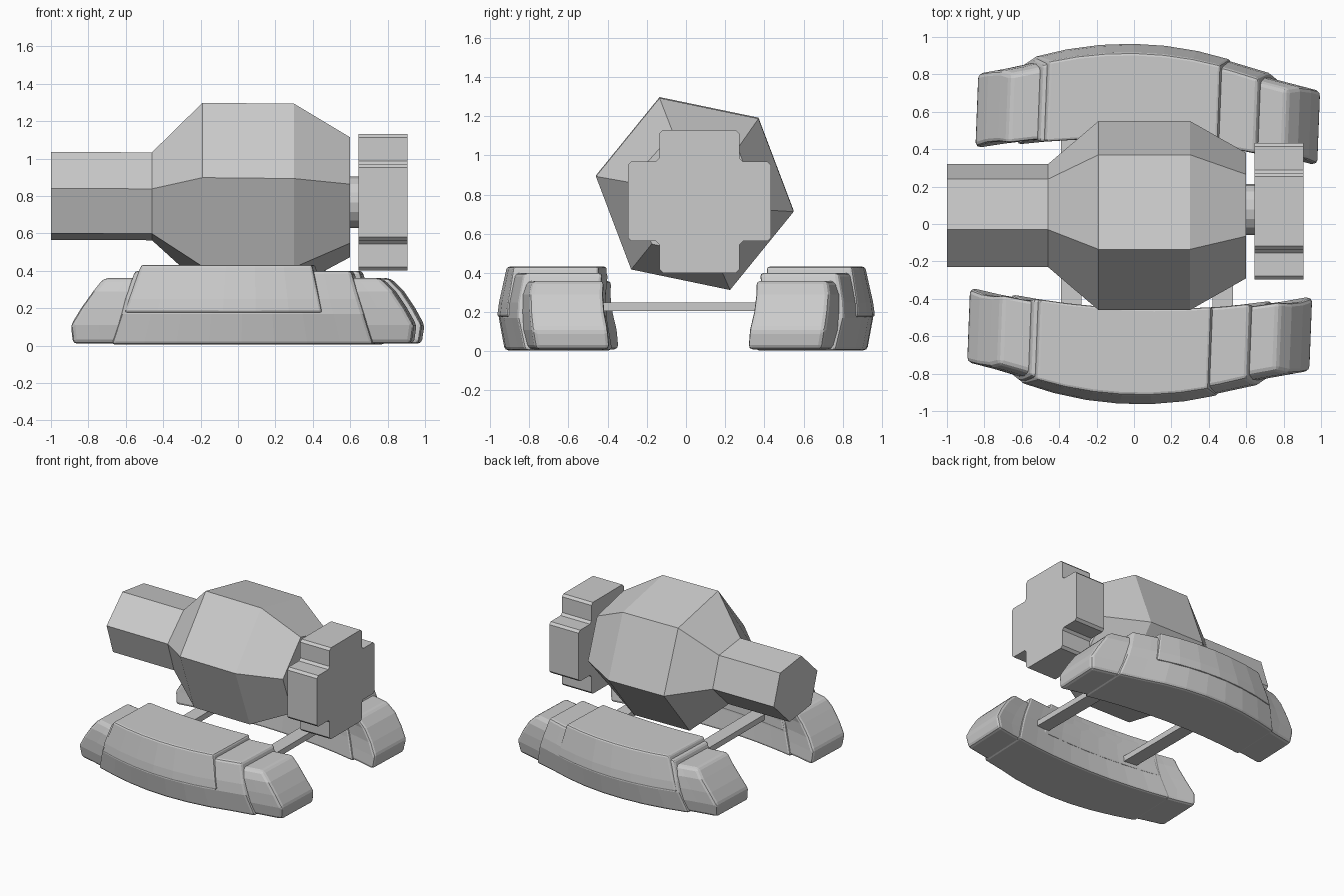
import bpy, bmesh, math

if "Cube" in bpy.data.objects:
    bpy.data.objects.remove(bpy.data.objects["Cube"])

TURN = math.radians(-2.2)  # slight yaw of the runners


def make(name, verts, faces, bevel=0, segs=2):
    me = bpy.data.meshes.new(name)
    me.from_pydata(verts, [], faces)
    bm = bmesh.new()
    bm.from_mesh(me)
    bmesh.ops.recalc_face_normals(bm, faces=bm.faces)
    bm.to_mesh(me)
    bm.free()
    ob = bpy.data.objects.new(name, me)
    bpy.context.collection.objects.link(ob)
    if bevel:
        m = ob.modifiers.new("bevel", "BEVEL")
        m.width, m.segments = bevel, segs
        m.limit_method, m.angle_limit = "ANGLE", math.radians(28)
    return ob


def tube(name, rings, bevel=0):
    """Skin a list of equal-length point rings and cap both ends."""
    k = len(rings[0])
    faces = [(i*k + j, i*k + (j+1) % k, (i+1)*k + (j+1) % k, (i+1)*k + j)
             for i in range(len(rings)-1) for j in range(k)]
    n = len(rings)*k
    faces += [tuple(range(k)), tuple(range(n-k, n))]
    return make(name, [p for r in rings for p in r], faces, bevel)


# Six-sided body with narrow neck (each ring is point-symmetric)
small = [(-.075, .235), (.195, .20), (.275, -.04)]
large = [(-.18, .49), (.325, .385), (.505, -.09)]
rear = [(-.11, .32), (.22, .245), (.335, -.07)]
rings = []
for x, cz, half in [(-1, .80, small), (-.46, .798, small), (-.19, .808, large),
                    (.30, .803, large), (.60, .793, rear)]:
    loop = half + [(-a, -b) for a, b in half]
    rings.append([(x, .045 + a, cz + b) for a, b in loop])
tube("body", rings)

# Short axle and cross-shaped end block
CY, CZ = .068, .766
tube("axle", [[(x, CY + .01 + .137*math.cos(a*math.pi/8), CZ + .137*math.sin(a*math.pi/8))
               for a in range(16)] for x in (.58, .67)])
A, B, C = .365, .204, .018
cross = []
for q in range(4):
    c, s = round(math.cos(q*math.pi/2)), round(math.sin(q*math.pi/2))
    for u, v in [(A-C, -B), (A, -B+C), (A, B-C), (A-C, B), (B+C, B), (B, B+C)]:
        cross.append((u*c - v*s, u*s + v*c))
tube("cross_block", [[(x, CY + u, CZ + v) for u, v in cross] for x in (.645, .905)])


# Runner plan curves
def inner(x):
    return .45 - .10*(x/.9)**2


def outer(x):
    a = abs(x)
    return .955 - .28*a*a if a < .6 else .854 - .22*(a - .6)


def shell(name, side, rows, steps, inset, bevel):
    """rows: (z, inner fraction, outer fraction, left x, right x)."""
    R = len(rows)
    verts, faces = [], []
    for i in range(steps + 1):
        t = i/steps
        for end in (1, 2):
            for row in rows:
                x = row[3] + (row[4] - row[3])*t
                a, b = inner(x) + inset*.5, outer(x) - inset
                y = side*(a + (b - a)*row[end])
                verts.append((x*math.cos(TURN) - y*math.sin(TURN),
                              x*math.sin(TURN) + y*math.cos(TURN), row[0]))
    for i in range(steps):
        p, q = i*2*R, (i+1)*2*R
        for o in (0, R):
            for j in range(R-1):
                faces.append((p+o+j, p+o+j+1, q+o+j+1, q+o+j))
        for j in (0, R-1):
            faces.append((p+j, q+j, q+R+j, p+R+j))
    for p in (0, steps*2*R):
        for j in range(R-1):
            faces.append((p+j, p+j+1, p+R+j+1, p+R+j))
    make(name, verts, faces, bevel)


tip_rows = [(.01, 0, .95, -.855, .955), (.11, .03, 1, -.865, .97), (.20, .05, 1, -.81, .92),
            (.29, .04, .98, -.745, .86), (.36, 0, .91, -.69, .79)]
mid_rows = [(.005, 0, .94, -.645, .755), (.17, .04, 1, -.59, .705),
            (.25, .05, .98, -.57, .68), (.40, 0, .90, -.52, .635)]
pad_rows = [(.175, .03, 1.02, -.575, .485), (.25, .04, 1.0, -.55, .47),
            (.432, 0, .92, -.485, .43)]
for side, label in ((-1, "front"), (1, "back")):
    shell(label + "_runner_tips", side, tip_rows, 12, .025, .022)
    shell(label + "_runner", side, mid_rows, 8, 0, .018)
    shell(label + "_runner_pad", side, pad_rows, 6, 0, .014)

# Flat cross bars joining the runners
for label, x0, x1 in (("left", -.39, -.28), ("right", .42, .53)):
    tube(label + "_cross_bar", [[(x0, y, .205), (x1, y, .205), (x1, y, .25), (x0, y, .25)]
                                for y in (-.5, .5)])
